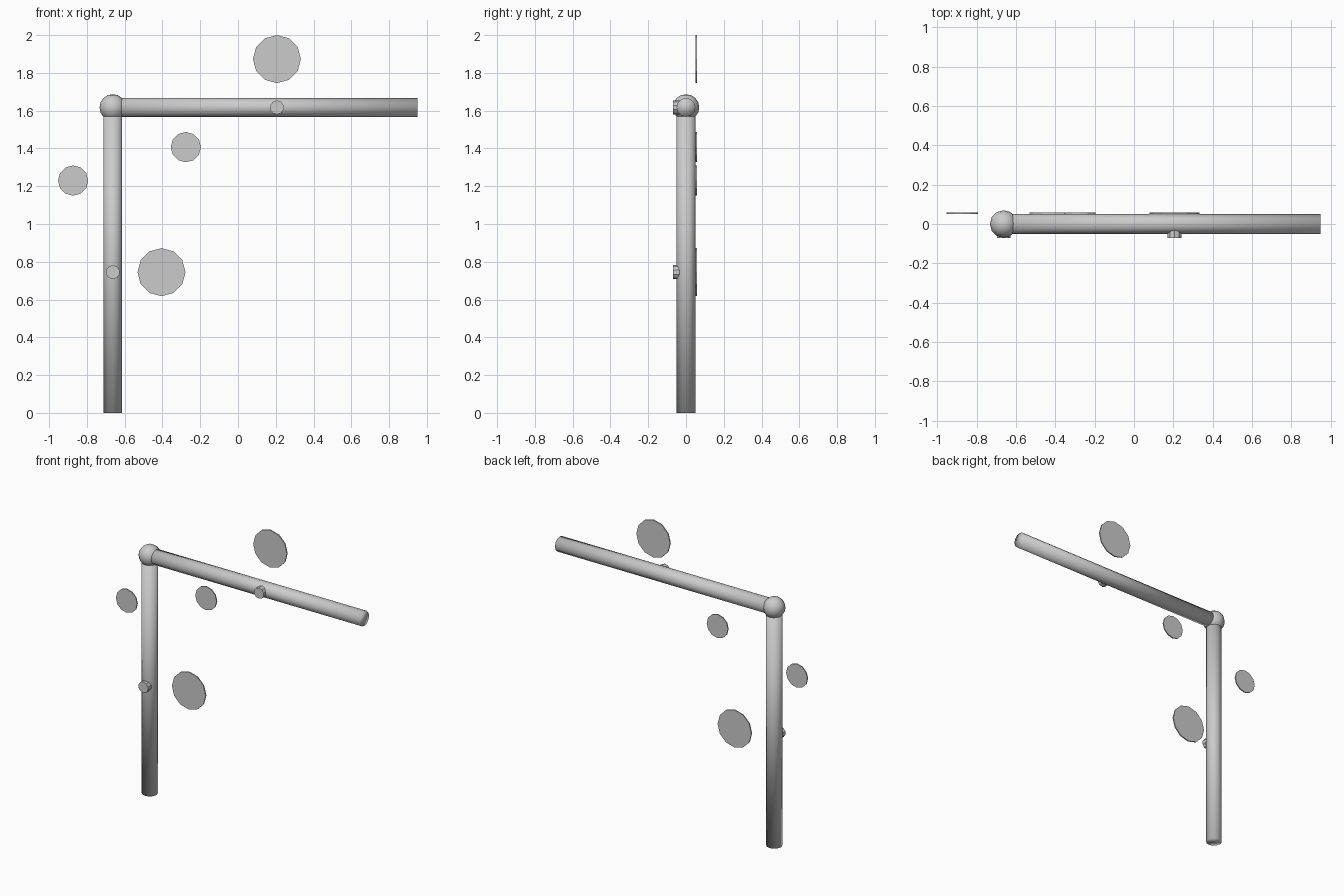
import bpy
from math import radians

cube = bpy.data.objects.get("Cube")
if cube:
    bpy.data.objects.remove(cube, do_unlink=True)

grey = bpy.data.materials.new("plain grey")
grey.use_nodes = True
colour = (0.6, 0.6, 0.6, 1)
grey.diffuse_color = colour
grey.node_tree.nodes["Principled BSDF"].inputs["Base Color"].default_value = colour

ALONG_X = (0, radians(90), 0)
ALONG_Y = (radians(90), 0, 0)


def finish(name, smooth):
    obj = bpy.context.object
    obj.name = name
    obj.data.materials.append(grey)
    if smooth:
        bpy.ops.object.shade_smooth()


def rod(name, centre, radius, length, sides, rotation=(0, 0, 0), smooth=False):
    bpy.ops.mesh.primitive_cylinder_add(vertices=sides, radius=radius, depth=length,
                                        location=centre, rotation=rotation)
    finish(name, smooth)


post_x, beam_z, beam_end = -0.663, 1.617, 0.95

# Upright post and horizontal beam, softly shaded across their end caps
rod("upright_post", (post_x, 0, beam_z / 2), 0.05, beam_z, 12, smooth=True)
rod("horizontal_beam", ((post_x + beam_end) / 2, 0, beam_z), 0.05,
    beam_end - post_x, 12, ALONG_X, smooth=True)

# Ball joint at the corner
bpy.ops.mesh.primitive_uv_sphere_add(segments=12, ring_count=8, radius=0.07,
                                     location=(post_x, 0, beam_z))
finish("corner_ball", True)

# Small knobs on the front of each bar
for name, x, z in (("beam_knob", 0.206, beam_z), ("post_knob", post_x, 0.745)):
    rod(name, (x, -0.045, z), 0.037, 0.05, 10, ALONG_Y)

# Thin discs floating level with the back of the bars
for name, x, z, radius in (("upper_large_disc", 0.206, 1.873, 0.127),
                           ("lower_large_disc", -0.405, 0.745, 0.127),
                           ("inner_small_disc", -0.276, 1.407, 0.08),
                           ("outer_small_disc", -0.873, 1.23, 0.08)):
    rod(name, (x, 0.054, z), radius, 0.008, 12, ALONG_Y)
